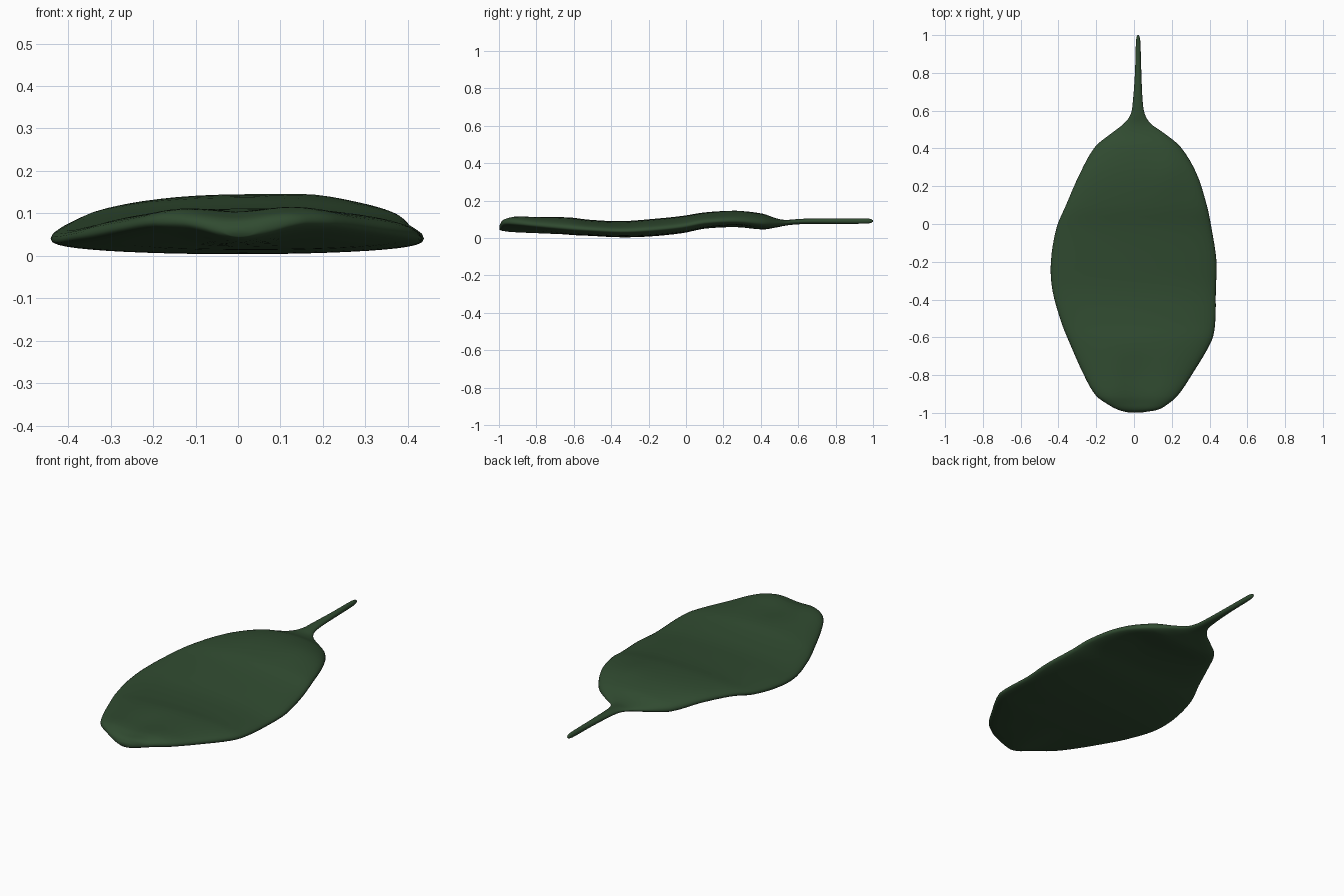
import bpy, bmesh, math

if "Cube" in bpy.data.objects:
    bpy.data.objects.remove(bpy.data.objects["Cube"])

# Leaf sections from tip to stem: y, left x, right x, bottom z, top z
SECTIONS = [
    (-0.998, -0.03, 0.04, 0.070, 0.092),
    (-0.985, -0.08, 0.12, 0.064, 0.108),
    (-0.96, -0.13, 0.17, 0.060, 0.118),
    (-0.91, -0.20, 0.23, 0.052, 0.125),
    (-0.80, -0.265, 0.305, 0.038, 0.118),
    (-0.62, -0.345, 0.41, 0.017, 0.110),
    (-0.52, -0.385, 0.43, 0.012, 0.098),
    (-0.35, -0.432, 0.433, 0.004, 0.090),
    (-0.20, -0.44, 0.437, 0.008, 0.100),
    (-0.02, -0.41, 0.41, 0.026, 0.118),
    (0.10, -0.36, 0.385, 0.050, 0.137),
    (0.27, -0.285, 0.33, 0.058, 0.145),
    (0.41, -0.205, 0.245, 0.046, 0.130),
    (0.48, -0.12, 0.16, 0.056, 0.106),
    (0.53, -0.055, 0.09, 0.066, 0.097),
    (0.58, -0.018, 0.058, 0.072, 0.100),
    (0.65, -0.006, 0.046, 0.075, 0.104),
    (0.80, 0.005, 0.039, 0.076, 0.105),
    (0.96, 0.010, 0.034, 0.077, 0.105),
    (0.99, 0.014, 0.030, 0.081, 0.101),
    (1.00, 0.019, 0.025, 0.088, 0.094),
]
STEPS, SIDES = 4, 48


def spline(a, b, c, d, t):
    """Tangents scaled by the real y spacing, so close sections stay calm."""
    h = c[0] - b[0]
    out = [b[0] + h * t]
    for k in range(1, 5):
        m0 = (c[k] - a[k]) / (c[0] - a[0]) * h
        m1 = (d[k] - b[k]) / (d[0] - b[0]) * h
        out.append((2*t**3 - 3*t*t + 1) * b[k] + (t**3 - 2*t*t + t) * m0
                   + (3*t*t - 2*t**3) * c[k] + (t**3 - t*t) * m1)
    return out


rows = []
for i in range(len(SECTIONS) - 1):
    p = [SECTIONS[max(0, min(len(SECTIONS) - 1, i + k))] for k in (-1, 0, 1, 2)]
    rows += [spline(*p, s / STEPS) for s in range(STEPS)]
rows.append(SECTIONS[-1])


def ring_point(row, a):
    y, xl, xr, zb, zt = row
    half = (xr - xl) / 2
    x = (xl + xr) / 2 + half * math.cos(a)
    s = math.sin(a)
    flat = min(1, half / 0.2)
    edge = zb + (zt - zb) * (0.5 - 0.12 * flat)
    if s >= 0:
        z = edge + (zt - edge) * s ** (1 - 0.1 * flat)
    else:
        z = edge - (edge - zb) * (-s) ** (1 - 0.2 * flat)
    # Central crease at the tip, slight ridge on the right near the stem
    z -= 0.025 * math.exp(-(x / 0.1) ** 2) * max(0, min(1, (-y - 0.65) / 0.3))
    z += 0.006 * math.exp(-((x - 0.18) / 0.08) ** 2 - ((y - 0.27) / 0.12) ** 2)
    return x, y, z


# Blade and stem as one continuous skin
bm = bmesh.new()
rings = [[bm.verts.new(ring_point(r, 2 * math.pi * j / SIDES)) for j in range(SIDES)]
         for r in rows]
for a, b in zip(rings, rings[1:]):
    for j in range(SIDES):
        k = (j + 1) % SIDES
        bm.faces.new((a[j], a[k], b[k], b[j]))
bm.faces.new(rings[0])
bm.faces.new(rings[-1])
bmesh.ops.recalc_face_normals(bm, faces=bm.faces)
for f in bm.faces:
    f.smooth = True
mesh = bpy.data.meshes.new("leaf")
bm.to_mesh(mesh)
bm.free()
leaf = bpy.data.objects.new("leaf", mesh)
bpy.context.collection.objects.link(leaf)

# Dark green
green = bpy.data.materials.new("leaf_green")
green.diffuse_color = (0.03, 0.07, 0.03, 1)
green.use_nodes = True
green.node_tree.nodes["Principled BSDF"].inputs["Base Color"].default_value = green.diffuse_color
mesh.materials.append(green)
